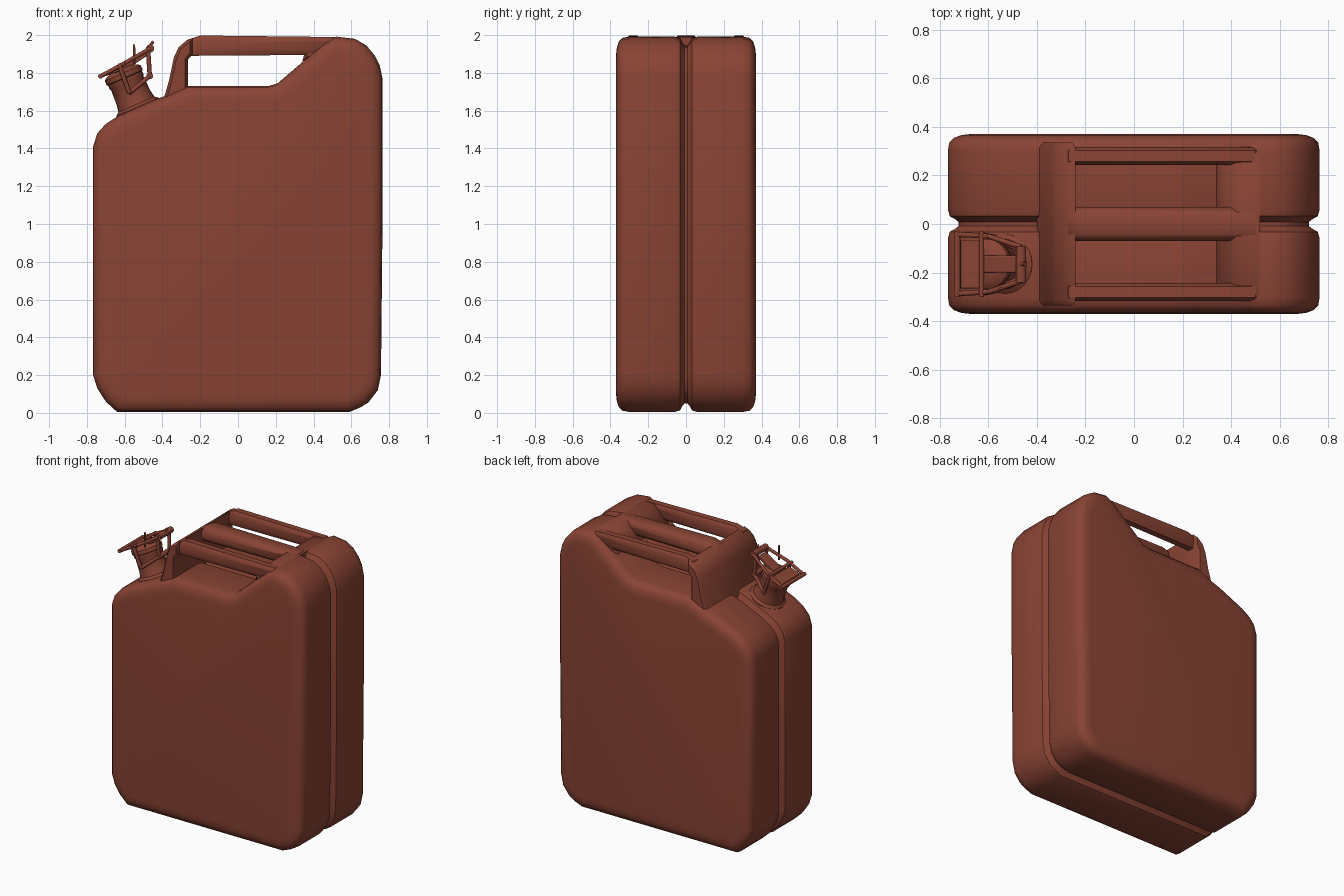
import bpy, bmesh, math
from mathutils import Matrix, Vector

if "Cube" in bpy.data.objects:
    bpy.data.objects.remove(bpy.data.objects["Cube"])

paint = bpy.data.materials.new("rust red paint")
paint.diffuse_color = (0.25, 0.057, 0.034, 1)
paint.use_nodes = True
paint.node_tree.nodes["Principled BSDF"].inputs["Base Color"].default_value = paint.diffuse_color


def finish(name, bm, bevel=0.0, segs=3, angle=40):
    bmesh.ops.recalc_face_normals(bm, faces=bm.faces)
    me = bpy.data.meshes.new(name)
    bm.to_mesh(me)
    bm.free()
    me.materials.append(paint)
    ob = bpy.data.objects.new(name, me)
    bpy.context.collection.objects.link(ob)
    if bevel:
        m = ob.modifiers.new("bevel", 'BEVEL')
        m.width, m.segments, m.limit_method = bevel, segs, 'ANGLE'
        m.angle_limit = math.radians(35)
    bpy.ops.object.select_all(action='DESELECT')
    ob.select_set(True)
    bpy.context.view_layer.objects.active = ob
    bpy.ops.object.shade_smooth_by_angle(angle=math.radians(angle))
    return ob


def inset(pts, d):
    """Move a counter-clockwise outline inwards by d."""
    out = []
    for i, p in enumerate(pts):
        p = Vector(p)
        a = (p - Vector(pts[i - 1])).normalized()
        b = (Vector(pts[(i + 1) % len(pts)]) - p).normalized()
        na, nb = Vector((-a.y, a.x)), Vector((-b.y, b.x))
        out.append(p + (na + nb) * (d / (1 + na.dot(nb))))
    return out


def loft(name, outline, layers, **kw):
    """Stack inset copies of an xz outline along y."""
    bm = bmesh.new()
    rings = [[bm.verts.new((p.x, y, p.y)) for p in inset(outline, d)] for y, d in layers]
    n = len(outline)
    for r, s in zip(rings, rings[1:]):
        for i in range(n):
            bm.faces.new((r[i], r[(i + 1) % n], s[(i + 1) % n], s[i]))
    bm.faces.new(rings[0])
    bm.faces.new(rings[-1])
    return finish(name, bm, **kw)


# Can body: two pillowed halves with a sunken seam between them
body = [(-0.64, 0.005), (0.59, 0.005), (0.65, 0.03), (0.69, 0.055), (0.74, 0.12), (0.757, 0.2),
        (0.765, 1.0), (0.765, 1.77), (0.75, 1.84), (0.725, 1.89), (0.68, 1.945), (0.62, 1.98),
        (0.52, 1.992), (0.455, 1.955), (0.21, 1.745), (0.16, 1.73), (-0.27, 1.73), (-0.38, 1.68),
        (-0.45, 1.655), (-0.63, 1.575), (-0.70, 1.53), (-0.745, 1.48), (-0.767, 1.41),
        (-0.767, 0.2), (-0.745, 0.13), (-0.70, 0.06)]
half = [(0.008, 0.045), (0.02, 0.03), (0.032, 0.008), (0.06, 0.0), (0.30, 0.0),
        (0.335, 0.006), (0.355, 0.025), (0.366, 0.055), (0.37, 0.09)]
loft("can_body", body, [(-y, d) for y, d in reversed(half)] + half)

# Handle: slanted front wall, three bars and a rear bridge
wall = [(-0.40, 1.64), (-0.265, 1.64), (-0.265, 1.87), (-0.24, 1.90), (-0.24, 1.985),
        (-0.275, 1.97), (-0.315, 1.935), (-0.34, 1.88), (-0.365, 1.76)]
loft("handle_front_wall", wall, [(-0.335, 0.015), (-0.315, 0), (0.315, 0), (0.335, 0.015)])
bar = [(-0.31, 1.89), (0.40, 1.895), (0.52, 1.96), (0.50, 1.99), (-0.20, 1.998), (-0.27, 1.975)]
for name, y, w in (("handle_middle_bar", 0, 0.07), ("handle_left_bar", -0.28, 0.037),
                   ("handle_right_bar", 0.28, 0.037)):
    e = w * 0.4
    loft(name, bar, [(y - w, 0.03), (y - w + e * 0.4, 0.012), (y - w + e, 0),
                     (y + w - e, 0), (y + w - e * 0.4, 0.012), (y + w, 0.03)])
bridge = [(0.34, 1.86), (0.52, 1.92), (0.52, 1.99), (0.42, 1.985), (0.36, 1.93)]
loft("handle_rear_bridge", bridge, [(-0.31, 0.015), (-0.29, 0), (0.29, 0), (0.31, 0.015)])

# Spout frame: local x runs up the shoulder, local z along the neck
c, s = math.cos(math.radians(23.5)), math.sin(math.radians(23.5))
frame = Matrix(((c, 0, -s, -0.53), (0, 1, 0, -0.165), (s, 0, c, 1.615), (0, 0, 0, 1)))


def spin(name, profile, segs=24):
    """Turned part about the neck axis from (radius, height) pairs."""
    bm = bmesh.new()
    rings = []
    for r, z in profile:
        rings.append([bm.verts.new(frame @ Vector((r * math.cos(t), r * math.sin(t), z)))
                      for t in (2 * math.pi * i / segs for i in range(segs))])
    for a, b in zip(rings, rings[1:]):
        for i in range(segs):
            bm.faces.new((a[i], a[(i + 1) % segs], b[(i + 1) % segs], b[i]))
    bm.faces.new(rings[0])
    bm.faces.new(rings[-1])
    return finish(name, bm)


def rod(name, p, q, r):
    """Round rod between two points of the spout frame."""
    p, q = frame @ Vector(p), frame @ Vector(q)
    rot = (q - p).to_track_quat('Z', 'Y').to_matrix().to_4x4()
    bm = bmesh.new()
    bmesh.ops.create_cone(bm, cap_ends=True, segments=10, radius1=r, radius2=r,
                          depth=(q - p).length, matrix=Matrix.Translation((p + q) / 2) @ rot)
    return finish(name, bm)


def block(name, centre, size, tilt=0, bevel=0.005):
    bm = bmesh.new()
    m = Matrix.Translation(centre) @ Matrix.Rotation(math.radians(tilt), 4, 'Y')
    bmesh.ops.create_cube(bm, size=1, matrix=frame @ m @ Matrix.Diagonal((*size, 1)))
    return finish(name, bm, bevel=bevel, segs=2)


spin("spout_neck", [(0.125, -0.03), (0.122, 0.005), (0.104, 0.02), (0.097, 0.06), (0.093, 0.14),
                    (0.098, 0.15), (0.098, 0.175)])
spin("spout_cap", [(0.09, 0.165), (0.104, 0.175), (0.104, 0.2), (0.09, 0.212), (0.06, 0.225)])

# Locking lever and hinge
block("lever_plate", (-0.055, 0, 0.228), (0.09, 0.2, 0.016), 4)
block("lever_bridge", (0.08, 0, 0.235), (0.16, 0.07, 0.03), -10)
rod("lever_front_pin", (-0.115, -0.135, 0.232), (-0.115, 0.135, 0.232), 0.013)
rod("lever_middle_pin", (0.0, -0.135, 0.245), (0.0, 0.135, 0.245), 0.011)
rod("lever_rear_pin", (0.185, -0.075, 0.262), (0.185, 0.075, 0.262), 0.022)
rod("hinge_pin", (0.125, -0.07, 0.13), (0.125, 0.07, 0.13), 0.018)
rod("safety_pin", (0.075, -0.10, 0.22), (0.115, -0.10, 0.315), 0.006)
rod("lever_tip", (0.18, 0.0, 0.27), (0.215, 0.0, 0.29), 0.008)
for side, y in (("left", -1), ("right", 1)):
    rod("lever_arm_" + side, (-0.115, y * 0.122, 0.232), (0.03, y * 0.115, 0.245), 0.011)
    rod("lever_curve_" + side, (0.03, y * 0.115, 0.245), (0.185, y * 0.07, 0.262), 0.011)
    rod("hinge_arm_" + side, (0.125, y * 0.06, 0.13), (0.17, y * 0.065, 0.255), 0.012)
    rod("clamp_arm_" + side, (-0.01, y * 0.11, 0.09), (0.0, y * 0.12, 0.245), 0.012)
    rod("clamp_brace_" + side, (-0.01, y * 0.105, 0.09), (0.125, y * 0.06, 0.13), 0.012)
